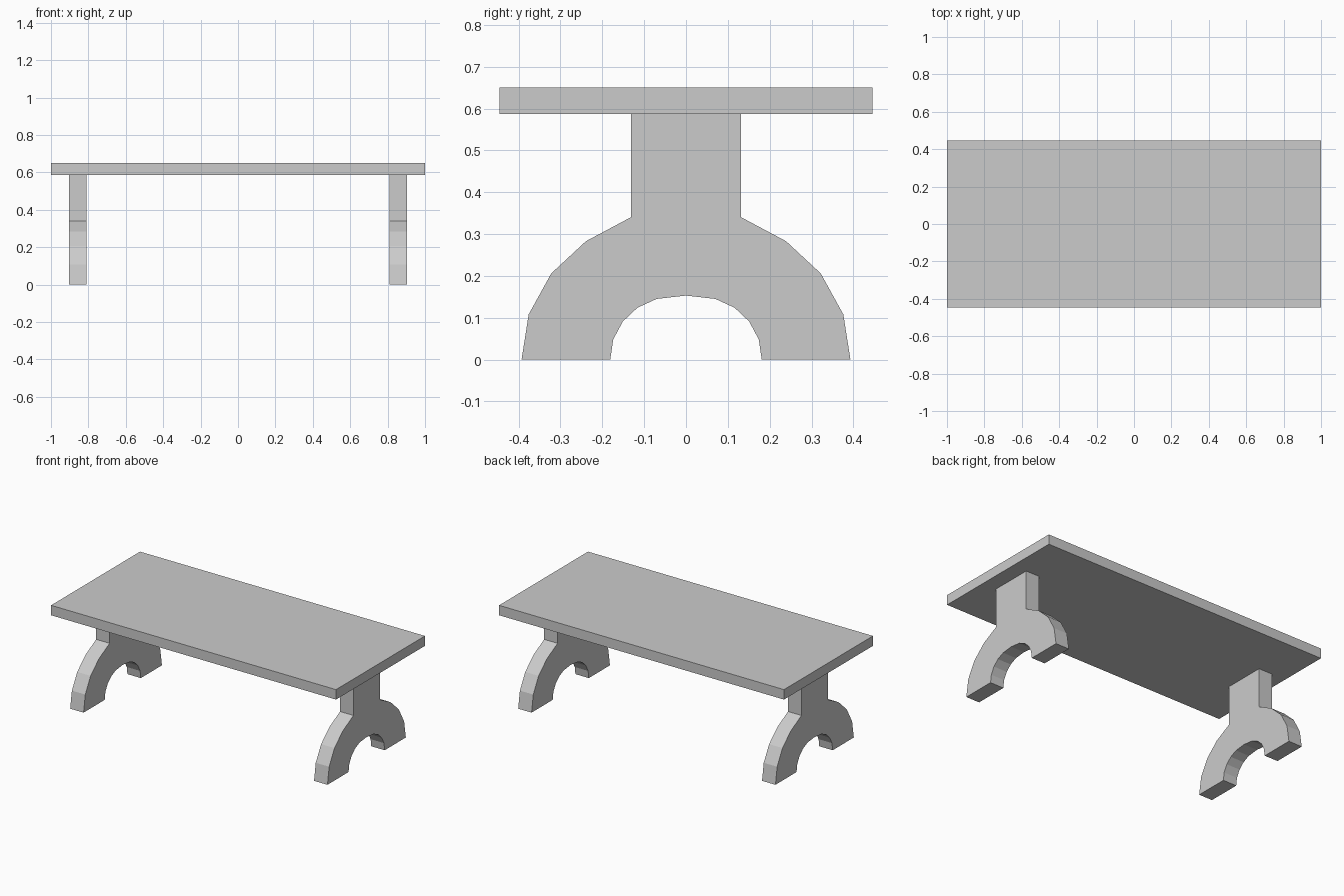
import bpy, bmesh

if "Cube" in bpy.data.objects:
    bpy.data.objects.remove(bpy.data.objects["Cube"])

TOP_Z, UNDER_Z = 0.65, 0.587


def make_object(name, bm):
    bmesh.ops.recalc_face_normals(bm, faces=bm.faces)
    mesh = bpy.data.meshes.new(name)
    bm.to_mesh(mesh)
    bm.free()
    obj = bpy.data.objects.new(name, mesh)
    bpy.context.collection.objects.link(obj)
    return obj


def make_leg(name, x0, x1):
    # Half profile (y, z): post top, down the outer arc, then up the inner arch
    half = [(0.132, UNDER_Z), (0.132, 0.34), (0.239, 0.283), (0.322, 0.206),
            (0.376, 0.108), (0.393, 0.0), (0.181, 0.0), (0.174, 0.048),
            (0.151, 0.091), (0.116, 0.124), (0.070, 0.145)]
    profile = half + [(0.0, 0.153)] + [(-y, z) for y, z in reversed(half)]
    bm = bmesh.new()
    face = bm.faces.new([bm.verts.new((x0, y, z)) for y, z in profile])
    ext = bmesh.ops.extrude_face_region(bm, geom=[face], use_keep_orig=True)
    moved = [g for g in ext["geom"] if isinstance(g, bmesh.types.BMVert)]
    bmesh.ops.translate(bm, verts=moved, vec=(x1 - x0, 0, 0))
    return make_object(name, bm)


# Table top slab
bm = bmesh.new()
bmesh.ops.create_cube(bm, size=1)
bmesh.ops.scale(bm, verts=bm.verts, vec=(2.0, 0.892, TOP_Z - UNDER_Z))
bmesh.ops.translate(bm, verts=bm.verts, vec=(0, 0, (TOP_Z + UNDER_Z) / 2))
make_object("table_top", bm)

# Arched pedestal leg at each end
for name, side in (("left_leg", -1), ("right_leg", 1)):
    make_leg(name, side * 0.809, side * 0.903)
